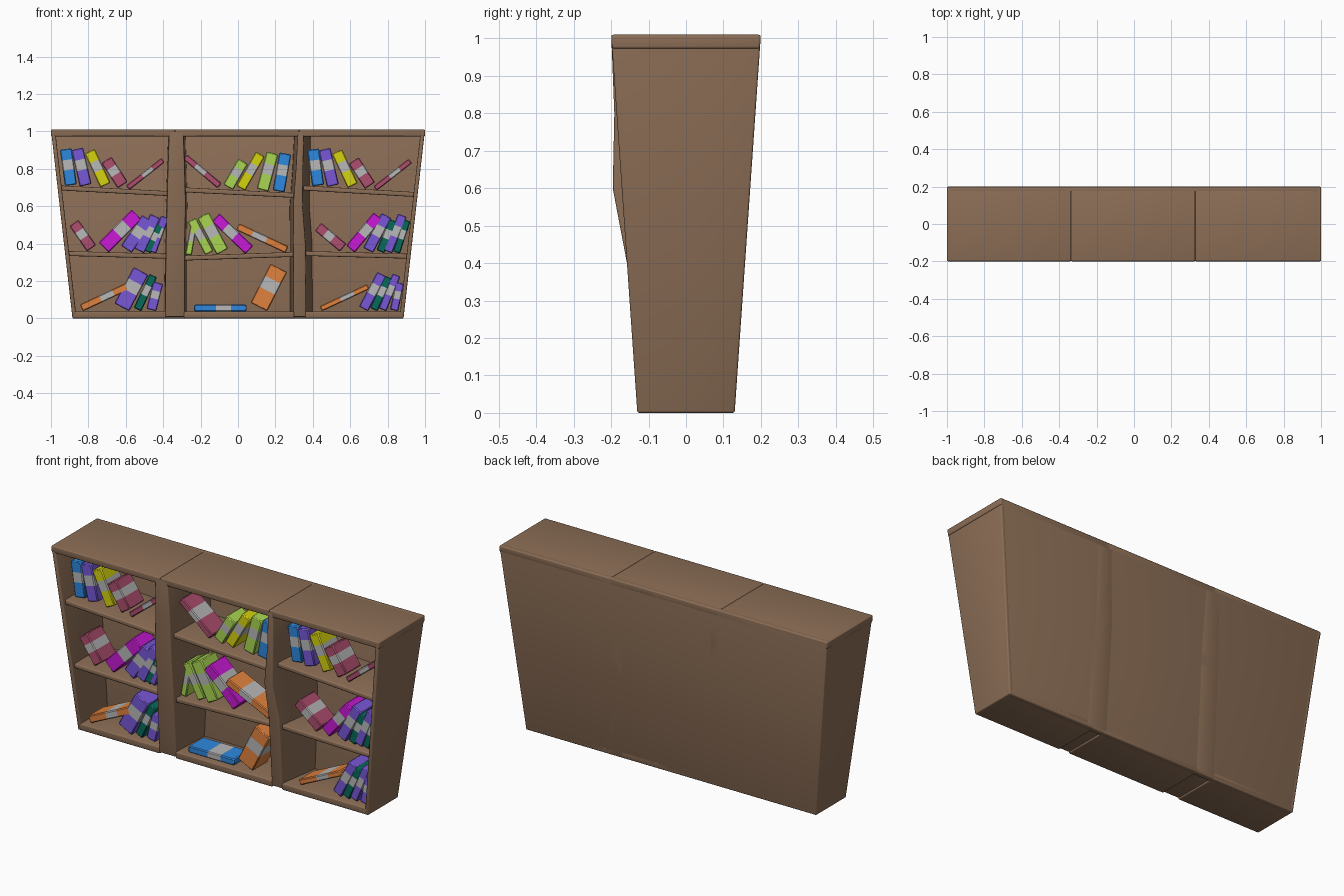
import bpy, bmesh, math
from mathutils import Matrix, Vector

cube = bpy.data.objects.get("Cube")
if cube:
    bpy.data.objects.remove(cube, do_unlink=True)


def linear(c):
    c /= 255
    return c / 12.92 if c < 0.04 else ((c + 0.055) / 1.055) ** 2.4


def material(name, *rgb):
    mat = bpy.data.materials.new(name)
    mat.use_nodes = True
    colour = (*[linear(c) for c in rgb], 1)
    mat.diffuse_color = colour
    node = next(n for n in mat.node_tree.nodes if n.type == "BSDF_PRINCIPLED")
    node.inputs["Base Color"].default_value = colour
    node.inputs["Roughness"].default_value = 0.8
    return mat


wood = material("brown wood", 140, 110, 86)
band = material("grey band", 184, 184, 184)
cover = {
    "blue": material("blue cover", 46, 136, 222),
    "purple": material("purple cover", 120, 88, 214),
    "yellow": material("yellow cover", 214, 212, 16),
    "pink": material("pink cover", 172, 78, 110),
    "magenta": material("magenta cover", 200, 26, 212),
    "teal": material("teal cover", 8, 106, 90),
    "orange": material("orange cover", 224, 130, 62),
    "lime": material("lime cover", 170, 214, 82),
}
parts = []


def finish(name, bm, mats):
    bmesh.ops.recalc_face_normals(bm, faces=bm.faces[:])
    mesh = bpy.data.meshes.new(name)
    bm.to_mesh(mesh)
    bm.free()
    obj = bpy.data.objects.new(name, mesh)
    bpy.context.collection.objects.link(obj)
    for m in mats:
        mesh.materials.append(m)
    parts.append(obj)
    return obj


def soften(bm, width, segments):
    bm.normal_update()
    sharp = [e for e in bm.edges if e.calc_face_angle(0) > math.radians(40)]
    bmesh.ops.bevel(bm, geom=sharp, offset=width, segments=segments,
                    profile=0.5, affect="EDGES")


def loft(name, sections, width=0.006):
    """Stack of rings; each ring is (z, four x/y corners)."""
    bm = bmesh.new()
    rings = [[bm.verts.new((x, y, z)) for x, y in ring] for z, ring in sections]
    bm.faces.new(rings[0][::-1])
    bm.faces.new(rings[-1])
    for low, high in zip(rings, rings[1:]):
        for i in range(4):
            j = (i + 1) % 4
            bm.faces.new((low[i], low[j], high[j], high[i]))
    bmesh.ops.recalc_face_normals(bm, faces=bm.faces[:])
    soften(bm, width, 3)
    return finish(name, bm, [wood])


def rect(x0, x1, y0, y1):
    return [(x0, y0), (x1, y0), (x1, y1), (x0, y1)]


TOP = 1.01


def depth(z):
    return 0.13 + 0.07 * z / TOP


def half_width(z):
    return 0.885 + 0.115 * z / TOP


# Tapered end walls
for side, name in ((1, "left_wall"), (-1, "right_wall")):
    loft(name, [(z, rect(*sorted((side * half_width(z), side * (half_width(z) - 0.022))),
                         -depth(z), depth(z))) for z in (0, TOP)])

# Back panel
loft("back_panel", [(z, rect(-half_width(z), half_width(z), depth(z) - 0.03, depth(z)))
                    for z in (0, TOP)])


# Dividers with a slight forward bulge, wider at the back
def divider(name, bulge, flare, rows):
    sections = []
    for z, x0, x1, push in rows:
        front, back = -depth(z) - push * bulge, depth(z)
        sections.append((z, [(x0, front), (x1, front), (x1 + flare, back), (x0 - flare / 2, back)]))
    loft(name, sections)


divider("right_divider", 0.5, 0.01,
        [(0.008, -0.39, -0.285, 0), (0.4, -0.385, -0.285, 0),
         (0.6, -0.38, -0.28, 0.024), (0.8, -0.375, -0.285, 0.006), (1, -0.368, -0.292, 0)])
divider("left_divider", 1, 0.04,
        [(0.008, 0.297, 0.363, 0), (0.4, 0.295, 0.36, 0),
         (0.6, 0.295, 0.345, 0.024), (0.8, 0.31, 0.347, 0.006), (1, 0.32, 0.352, 0)])

# Top and bottom boards of the three bays
for bay, t0, t1, b0, b1 in (("right", -1, -0.337, -0.885, -0.385),
                            ("middle", -0.337, 0.327, -0.29, 0.3),
                            ("left", 0.327, 1, 0.358, 0.885)):
    loft(bay + "_top_board", [(z, rect(t0, t1, -depth(z), depth(z))) for z in (0.973, TOP)])
    loft(bay + "_bottom_board", [(z, rect(b0, b1, -depth(z), depth(z))) for z in (0, 0.038)])


# Slightly crooked shelves
def shelf(name, x0, x1, z0, z1):
    front, back = -depth(z0) + 0.022, depth(z0) - 0.01
    bm = bmesh.new()
    bmesh.ops.create_cube(bm, size=1)
    bmesh.ops.transform(bm, verts=bm.verts[:], matrix=Matrix.Diagonal((1, back - front, 0.026, 1)))
    for v in bm.verts:
        v.co.z += (z0 if v.co.x < 0 else z1) - 0.013
        v.co.x = x0 if v.co.x < 0 else x1
        v.co.y += (front + back) / 2
    soften(bm, 0.007, 3)
    finish(name, bm, [wood])
    return lambda x: z0 + (z1 - z0) * (x - x0) / (x1 - x0)


def floor(x):
    return 0.038


# A leaning book with a grey band, resting on its shelf
def book(name, colour, x, lean, height, thick, surface):
    a = math.radians(lean)
    bm = bmesh.new()
    bmesh.ops.create_cube(bm, size=1)
    bmesh.ops.transform(bm, verts=bm.verts[:], matrix=Matrix.Diagonal((thick, 0.13, height, 1)))
    soften(bm, 0.005, 1)
    cuts = (-0.08 * height, 0.2 * height)
    for c in cuts:
        bmesh.ops.bisect_plane(bm, geom=bm.verts[:] + bm.edges[:] + bm.faces[:],
                               plane_co=(0, 0, c), plane_no=(0, 0, 1))
    for f in bm.faces:
        f.material_index = int(cuts[0] < f.calc_center_median().z < cuts[1])
    rise = (height * math.cos(a) + thick * abs(math.sin(a))) / 2
    spot = Vector((x, -0.035, surface(x) + rise))
    bmesh.ops.transform(bm, verts=bm.verts[:],
                        matrix=Matrix.Translation(spot) @ Matrix.Rotation(a, 4, "Y"))
    finish(name, bm, [cover[colour], band])


def row(name, surface, books, shift=0):
    for i, (colour, x, lean, height, thick) in enumerate(books):
        book(f"{name}_{colour}_book_{i + 1}", colour, x + shift, lean, height, thick, surface)


outer_top = [("blue", -0.907, -8, 0.195, 0.064), ("purple", -0.837, -13, 0.2, 0.065),
             ("yellow", -0.751, -25, 0.2, 0.06), ("pink", -0.66, -33, 0.16, 0.065),
             ("pink", -0.495, 52, 0.24, 0.03)]

# Right bay
row("right_top", shelf("right_upper_shelf", -0.95, -0.37, 0.71, 0.68), outer_top)
row("right_middle", shelf("right_lower_shelf", -0.92, -0.375, 0.36, 0.345), [
    ("pink", -0.83, -35, 0.165, 0.06), ("magenta", -0.63, 45, 0.25, 0.075),
    ("purple", -0.54, 35, 0.2, 0.07), ("purple", -0.485, 25, 0.205, 0.06),
    ("teal", -0.45, 25, 0.16, 0.04), ("purple", -0.425, 20, 0.2, 0.045)])
row("right_bottom", floor, [
    ("orange", -0.715, 65, 0.27, 0.04), ("purple", -0.57, 28, 0.22, 0.09),
    ("teal", -0.495, 25, 0.2, 0.045), ("purple", -0.445, 14, 0.15, 0.055)])

# Middle bay
row("middle_top", shelf("middle_upper_shelf", -0.29, 0.31, 0.7, 0.67), [
    ("pink", -0.19, -50, 0.24, 0.035), ("lime", -0.013, 30, 0.16, 0.06),
    ("yellow", 0.067, 30, 0.21, 0.055), ("lime", 0.158, 15, 0.205, 0.065),
    ("blue", 0.235, 10, 0.205, 0.065)])
row("middle_middle", shelf("middle_lower_shelf", -0.29, 0.3, 0.335, 0.355), [
    ("lime", -0.25, 10, 0.17, 0.035), ("lime", -0.2, -28, 0.2, 0.05),
    ("lime", -0.135, -28, 0.22, 0.07), ("magenta", -0.03, -46, 0.25, 0.06),
    ("orange", 0.13, -65, 0.29, 0.04)])
row("middle_bottom", floor, [
    ("blue", -0.094, 90, 0.28, 0.035), ("orange", 0.165, 27, 0.235, 0.1)])

# Left bay
row("left_top", shelf("left_upper_shelf", 0.35, 0.95, 0.71, 0.675), outer_top, 1.322)
row("left_middle", shelf("left_lower_shelf", 0.355, 0.92, 0.36, 0.345), [
    ("pink", 0.495, -50, 0.175, 0.055), ("magenta", 0.675, 40, 0.23, 0.06),
    ("purple", 0.745, 28, 0.21, 0.06), ("teal", 0.795, 22, 0.18, 0.045),
    ("purple", 0.84, 22, 0.21, 0.05), ("teal", 0.875, 18, 0.18, 0.04)])
row("left_bottom", floor, [
    ("orange", 0.57, 65, 0.28, 0.03), ("purple", 0.72, 28, 0.21, 0.055),
    ("teal", 0.765, 25, 0.19, 0.045), ("purple", 0.81, 22, 0.2, 0.045),
    ("purple", 0.85, 12, 0.15, 0.045)])

# Smooth shading with crisp edges
bpy.ops.object.select_all(action="DESELECT")
for obj in parts:
    obj.select_set(True)
bpy.context.view_layer.objects.active = parts[0]
bpy.ops.object.shade_smooth_by_angle(angle=math.radians(40))
